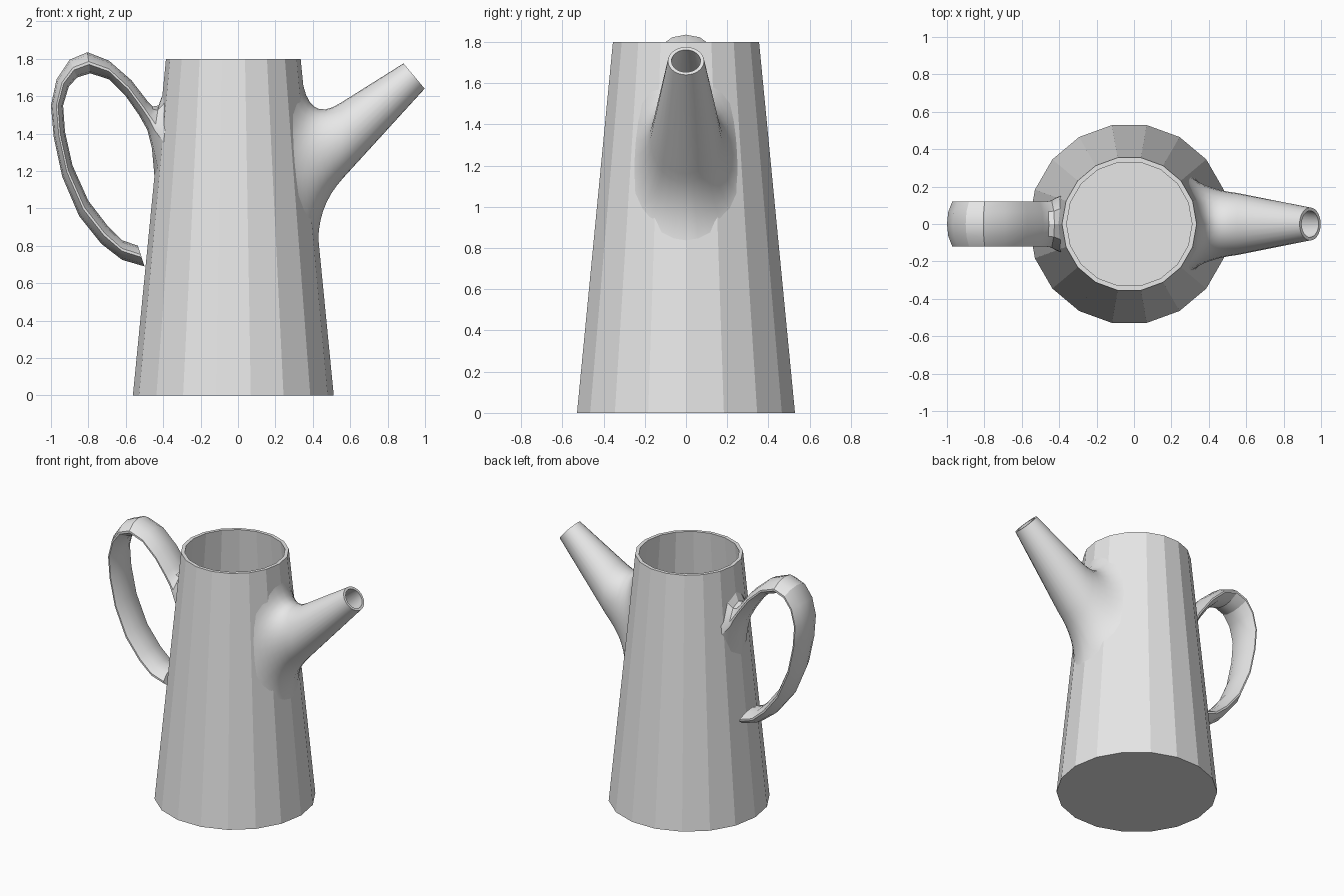
import bpy, bmesh, math
from mathutils import Vector

cube = bpy.data.objects.get("Cube")
if cube:
    bpy.data.objects.remove(cube, do_unlink=True)

SIDES = 18          # facets of the body
AXIS_X = -0.025     # body axis
R_BOTTOM, R_TOP, HEIGHT = 0.537, 0.36, 1.8

grey = bpy.data.materials.new("plain grey")
grey.use_nodes = True
grey.diffuse_color = (0.8, 0.8, 0.8, 1)
grey.node_tree.nodes["Principled BSDF"].inputs["Base Color"].default_value = (0.8, 0.8, 0.8, 1)


def loft(name, rings, smooth=None, cap_start=True, cap_end=True):
    """Skin a list of equal-length point rings."""
    bm = bmesh.new()
    loops = [[bm.verts.new(p) for p in ring] for ring in rings]
    n = len(loops[0])
    for a, b in zip(loops, loops[1:]):
        for i in range(n):
            j = (i + 1) % n
            bm.faces.new((a[i], a[j], b[j], b[i]))
    if cap_start:
        bm.faces.new(loops[0][::-1])
    if cap_end:
        bm.faces.new(loops[-1])
    bmesh.ops.recalc_face_normals(bm, faces=bm.faces)
    mesh = bpy.data.meshes.new(name)
    bm.to_mesh(mesh)
    bm.free()
    mesh.materials.append(grey)
    obj = bpy.data.objects.new(name, mesh)
    bpy.context.collection.objects.link(obj)
    if smooth:
        bpy.ops.object.select_all(action='DESELECT')
        obj.select_set(True)
        bpy.context.view_layer.objects.active = obj
        bpy.ops.object.shade_smooth_by_angle(angle=math.radians(smooth))
    return obj


def on_body(y, z, side, inset=0.0):
    """Point on the faceted body wall, on the +x or -x side."""
    r = R_BOTTOM + (R_TOP - R_BOTTOM) * z / HEIGHT - inset
    phi = math.asin(max(-1, min(1, y / r)))
    step = 2 * math.pi / SIDES
    r *= math.cos(step / 2) / math.cos(phi % step - step / 2)
    return Vector((AXIS_X + side * r * math.cos(phi), r * math.sin(phi), z))


# Body: tapered open vessel with a thin wall and a floor
profile = [(R_BOTTOM, 0), (R_TOP, HEIGHT), (0.335, HEIGHT), (0.51, 0.03)]
loft("body", [[(AXIS_X + r * math.cos(2 * math.pi * k / SIDES),
                r * math.sin(2 * math.pi * k / SIDES), z) for k in range(SIDES)]
              for r, z in profile])

# Spout: flared fillet off the wall, then a straight tapering hollow tube
ANGLES = [2 * math.pi * k / 28 for k in range(28)]


def wall_ring(z_top, z_low, width, inset=0.0):
    mid, half = (z_top + z_low) / 2, (z_top - z_low) / 2
    return [on_body(width * math.sin(a), mid + half * math.cos(a), 1, inset) for a in ANGLES]


def free_ring(top, low, width, scale=1.0):
    top, low = Vector((top[0], 0, top[1])), Vector((low[0], 0, low[1]))
    mid, half = (top + low) / 2, (top - low) / 2
    return [mid + scale * (half * math.cos(a) + Vector((0, width * math.sin(a), 0)))
            for a in ANGLES]


foot = wall_ring(1.72, 0.78, 0.30, 0.004)
bend = wall_ring(1.445, 1.0, 0.195)
neck_shape = ((0.55, 1.565), (0.56, 1.16), 0.165)
tip_shape = ((0.885, 1.775), (0.998, 1.64), 0.088)
neck, tip = free_ring(*neck_shape), free_ring(*tip_shape)

STEPS = 8
rings = []
for s in range(STEPS + 1):
    t = s / STEPS
    rings.append([(1 - t) ** 2 * f + 2 * t * (1 - t) * b + t * t * n
                  for f, b, n in zip(foot, bend, neck)])
rings += [tip, free_ring(*tip_shape, 0.8), free_ring(*neck_shape, 0.87)]
loft("spout", rings, smooth=35, cap_start=False)

# Handle: lens-shaped strap, as (outer x, z, inner x, z, half width)
SECTION = [(0, 0), (0.55, 0.11), (1, 0.44), (1, 0.58), (0.55, 0.9),
           (0, 1), (-0.55, 0.9), (-1, 0.58), (-1, 0.44), (-0.55, 0.11)]
path = [
    (-0.50, 0.69, -0.535, 0.80, 0.12),
    (-0.62, 0.725, -0.62, 0.83, 0.12),
    (-0.73, 0.81, -0.70, 0.91, 0.12),
    (-0.85, 0.96, -0.80, 1.04, 0.12),
    (-0.94, 1.17, -0.885, 1.23, 0.12),
    (-0.985, 1.38, -0.925, 1.41, 0.12),
    (-1.0, 1.55, -0.935, 1.55, 0.12),
    (-0.97, 1.69, -0.905, 1.65, 0.12),
    (-0.90, 1.795, -0.86, 1.70, 0.12),
    (-0.805, 1.835, -0.79, 1.722, 0.12),
    (-0.69, 1.79, -0.69, 1.69, 0.12),
    (-0.57, 1.685, -0.60, 1.60, 0.12),
    (-0.485, 1.575, -0.53, 1.50, 0.12),
    (-0.455, 1.545, -0.485, 1.42, 0.12),
    (-0.425, 1.55, -0.46, 1.32, 0.125),
]
rings = [[(ox + (ix - ox) * t, w * u, oz + (iz - oz) * t) for u, t in SECTION]
         for ox, oz, ix, iz, w in path]
# last ring spreads onto the body wall
rings.append([on_body(0.155 * u, 1.62 - 0.47 * t, -1, 0.004) for u, t in SECTION])
loft("handle", rings, smooth=28)
